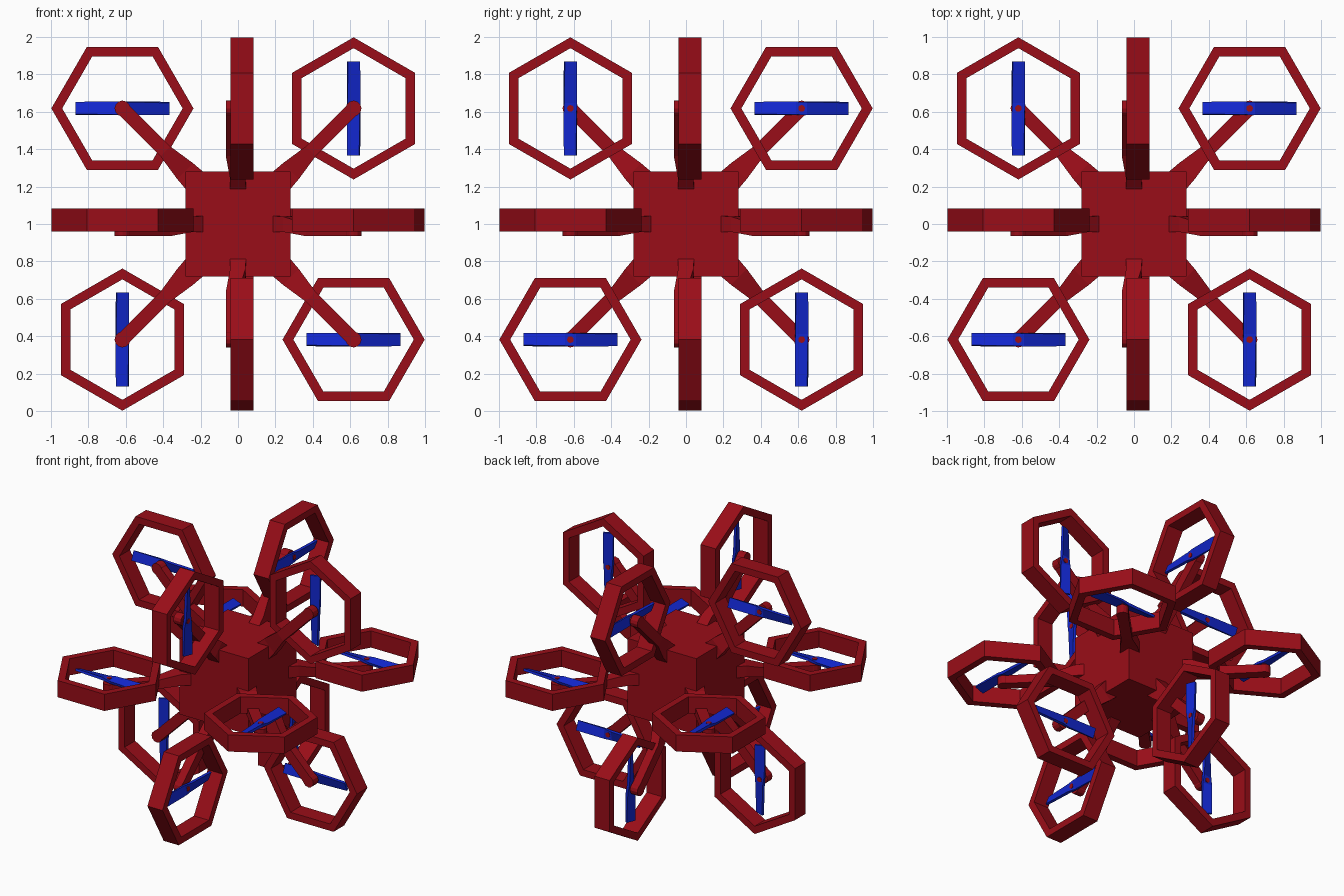
import bpy, bmesh
from math import sin, cos, pi, radians
from mathutils import Matrix, Vector

if "Cube" in bpy.data.objects:
    bpy.data.objects.remove(bpy.data.objects["Cube"])

CENTRE = Vector((0, 0, 1))
D = 0.618          # in-plane offset of each rotor from the body centre


def material(name, color):
    m = bpy.data.materials.new(name)
    m.diffuse_color = color
    m.use_nodes = True
    m.node_tree.nodes["Principled BSDF"].inputs["Base Color"].default_value = m.diffuse_color
    return m


red = material("red", (0.32, 0.004, 0.009, 1))
blue = material("blue", (0.006, 0.02, 0.62, 1))


def loft(name, sections, mat, closed=False):
    """Mesh skinned through equal-length loops of points; capped unless closed."""
    bm = bmesh.new()
    loops = [[bm.verts.new(p) for p in s] for s in sections]
    n = len(loops[0])
    pairs = list(zip(loops, loops[1:]))
    if closed:
        pairs.append((loops[-1], loops[0]))
    else:
        bm.faces.new(loops[0])
        bm.faces.new(loops[-1])
    for a, b in pairs:
        for i in range(n):
            j = (i + 1) % n
            bm.faces.new((a[i], a[j], b[j], b[i]))
    bmesh.ops.recalc_face_normals(bm, faces=bm.faces)
    me = bpy.data.meshes.new(name)
    bm.to_mesh(me)
    bm.free()
    me.materials.append(mat)
    return me


def circle(r, z, n=12):
    return [(r * cos(2 * pi * i / n), r * sin(2 * pi * i / n), z) for i in range(n)]


def place(name, me, origin, x, z):
    ob = bpy.data.objects.new(name, me)
    m = Matrix((x, z.cross(x), z)).transposed().to_4x4()
    m.translation = origin
    ob.matrix_world = m
    bpy.context.collection.objects.link(ob)


# hexagonal guard ring, corners along local x
guard = loft("guard_ring", [[(r * cos(k * pi / 3), r * sin(k * pi / 3), z)
             for r, z in ((0.38, -0.04), (0.38, 0.083), (0.322, 0.083), (0.322, -0.04))]
             for k in range(6)], red, closed=True)


# arm along local x: (distance, half width, bottom, top)
def arm_section(x, w, lo, hi):
    return [(x, -w, lo), (x, w, lo), (x, w, hi), (x, -w, hi)]


L = D * 2 ** 0.5
arm = loft("arm", [arm_section(*s) for s in (
    (0.25, 0.072, -0.042, 0.045), (0.40, 0.06, -0.042, 0.04),
    (0.55, 0.037, -0.065, 0.0), (L, 0.037, -0.065, -0.005))], red)

# motor: round arm end with a thin shaft
motor = loft("motor", [circle(0.042, -0.065), circle(0.042, -0.005),
                       circle(0.018, -0.003), circle(0.018, 0.03)], red)


# propeller: two blades pitched in opposite directions
def blade_section(x, pitch, w, t):
    c, s = cos(radians(pitch)), sin(radians(pitch))
    return [(x, y * c - z * s, 0.02 + y * s + z * c)
            for y, z in ((-w, -t), (w, -t), (w, t), (-w, t))]


prop = loft("propeller", [blade_section(*s) for s in (
    (-0.252, -22, 0.035, 0.008), (-0.03, -10, 0.035, 0.01),
    (0.03, 10, 0.035, 0.01), (0.252, 22, 0.035, 0.008))], blue)

# cube body
bpy.ops.mesh.primitive_cube_add(size=0.56, location=CENTRE)
body = bpy.context.object
body.name = "body"
body.data.materials.append(red)

# twelve rotors, one for each cube edge
axes = [Vector((1, 0, 0)), Vector((0, 1, 0)), Vector((0, 0, 1))]
for k in range(3):
    u, v, n = axes[k], axes[(k + 1) % 3], axes[(k + 2) % 3]
    for su in (-1, 1):
        for sv in (-1, 1):
            out = u * su + v * sv
            hub = CENTRE + out * D
            corner = u if su == sv else v
            place("guard_ring", guard, hub, corner, n)
            place("propeller", prop, hub, corner, n)
            place("motor", motor, hub, corner, n)
            place("arm", arm, CENTRE, out.normalized(), n)
